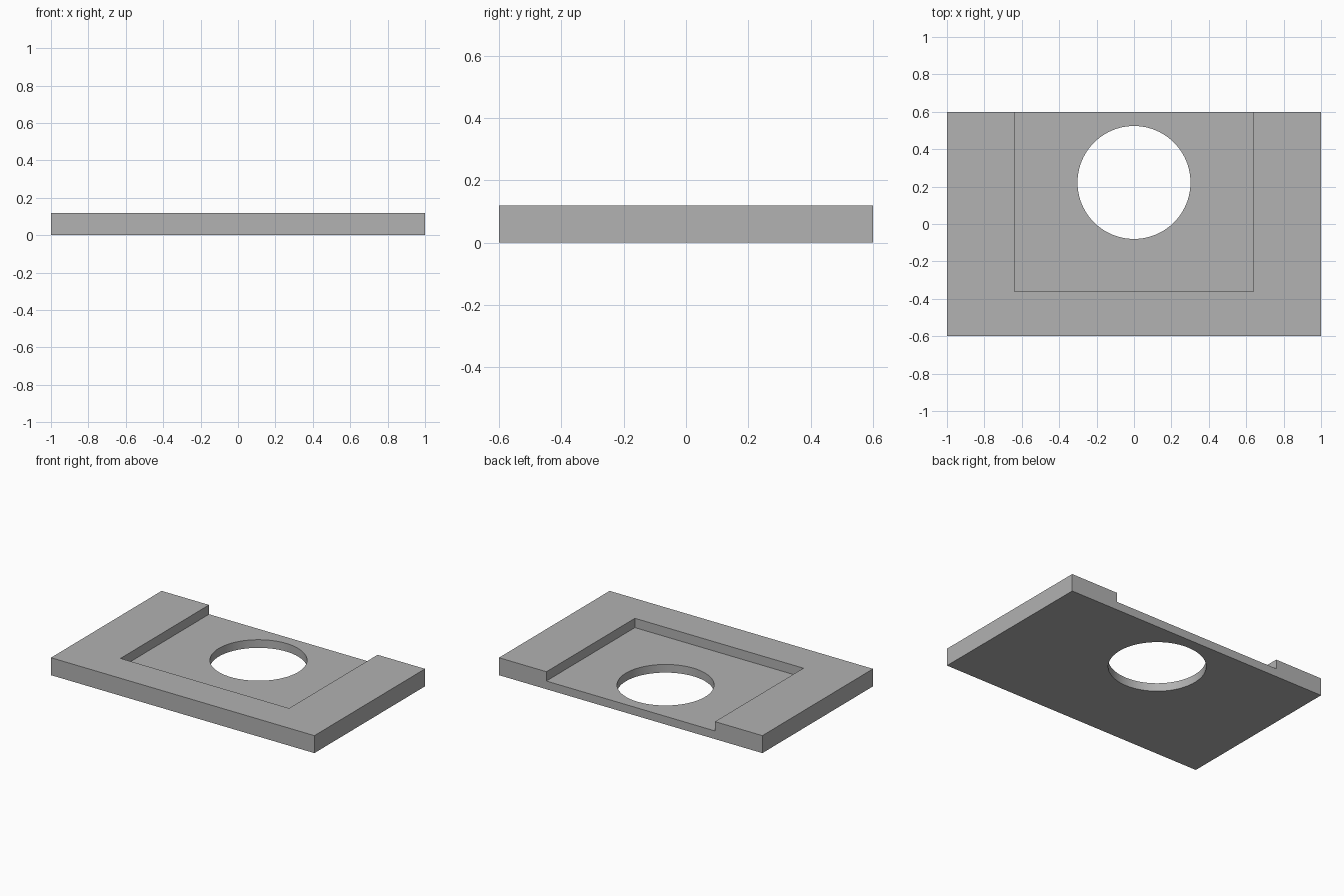
import bpy

cube = bpy.data.objects.get("Cube")
if cube:
    bpy.data.objects.remove(cube, do_unlink=True)

grey = bpy.data.materials.new("plain grey")
grey.use_nodes = True
colour = (0.445, 0.445, 0.445, 1)
grey.diffuse_color = colour
for node in grey.node_tree.nodes:
    if node.type == "BSDF_PRINCIPLED":
        node.inputs["Base Color"].default_value = colour

WIDTH, DEPTH, HEIGHT = 2.0, 1.2, 0.12
FLOOR = 0.056           # top of the recessed floor
HOLE_Y, HOLE_R = 0.222, 0.302


def box(name, low, high):
    """Box spanning two opposite corners."""
    centre = [(a + b) / 2 for a, b in zip(low, high)]
    bpy.ops.mesh.primitive_cube_add(size=1, location=centre)
    ob = bpy.context.object
    ob.name = name
    ob.scale = [b - a for a, b in zip(low, high)]
    bpy.ops.object.transform_apply(location=True, rotation=False, scale=True)
    ob.data.materials.append(grey)
    return ob


def cut(target, cutter):
    """Subtract the cutter, then remove it."""
    cutter.hide_render = True
    mod = target.modifiers.new("cut", "BOOLEAN")
    mod.operation = "DIFFERENCE"
    mod.solver = "EXACT"
    mod.object = cutter
    bpy.context.view_layer.objects.active = target
    bpy.ops.object.modifier_apply(modifier=mod.name)
    bpy.data.objects.remove(cutter, do_unlink=True)


# Base plate
plate = box("base_plate", (-WIDTH / 2, -DEPTH / 2, 0), (WIDTH / 2, DEPTH / 2, HEIGHT))

# Recess open at the back edge
cut(plate, box("recess_cutter", (-0.64, -0.36, FLOOR), (0.64, 0.8, 0.3)))

# Round through hole
bpy.ops.mesh.primitive_cylinder_add(vertices=96, radius=HOLE_R, depth=1, location=(0, HOLE_Y, 0))
hole = bpy.context.object
hole.name = "hole_cutter"
hole.data.materials.append(grey)
cut(plate, hole)

# Smooth hole wall, sharp edges elsewhere
bpy.ops.object.select_all(action="DESELECT")
plate.select_set(True)
bpy.context.view_layer.objects.active = plate
bpy.ops.object.shade_smooth_by_angle()
